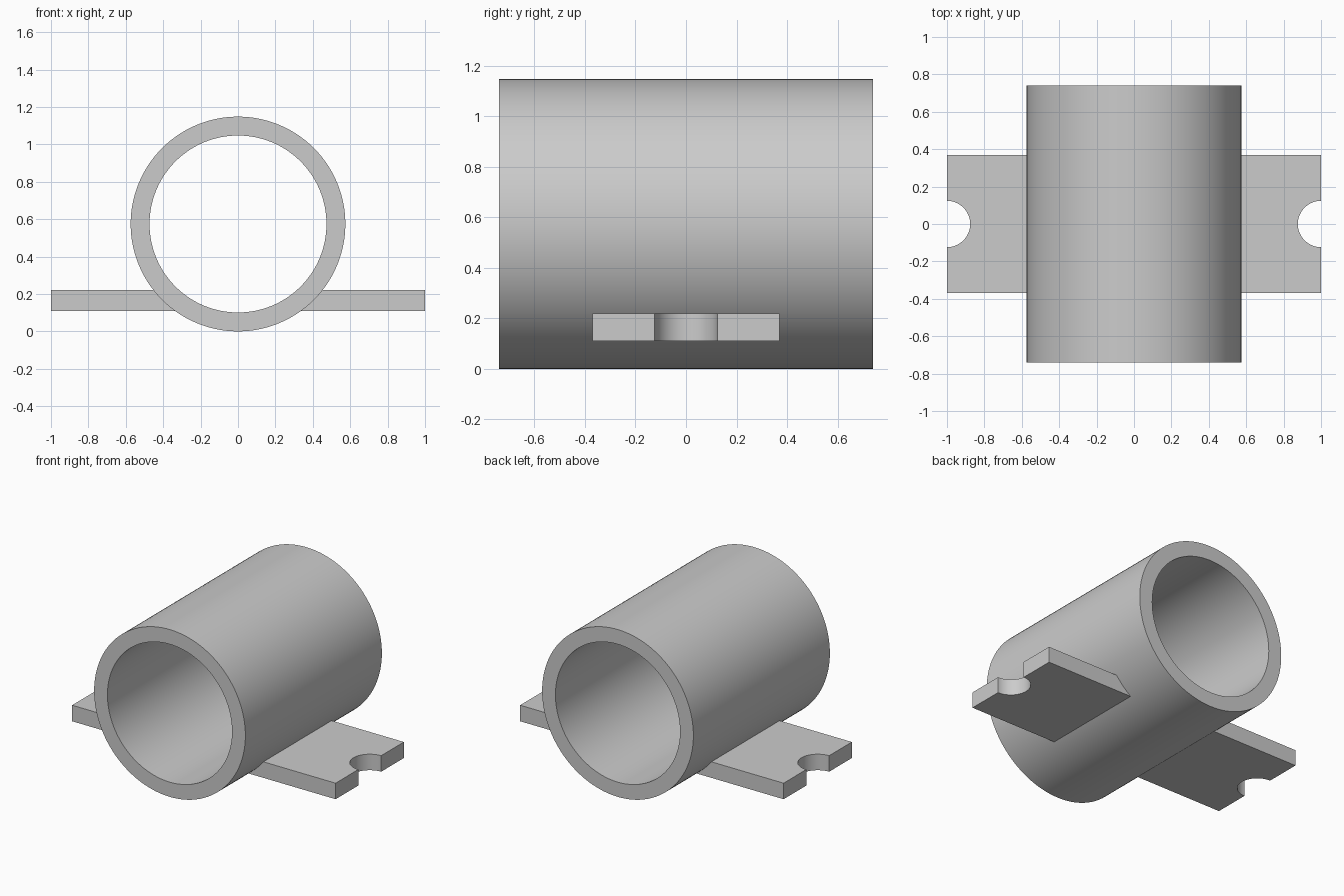
import bpy
import bmesh
from math import sin, cos, pi, radians

if "Cube" in bpy.data.objects:
    bpy.data.objects.remove(bpy.data.objects["Cube"], do_unlink=True)

OUTER, INNER, HALF_LEN = 0.574, 0.473, 0.74
PLATE_BOTTOM, PLATE_TOP, PLATE_HALF = 0.11, 0.22, 0.37
ROOT_X, TIP_X, NOTCH = 0.33, 1.0, 0.124

grey = bpy.data.materials.new("light_grey")
grey.use_nodes = True
grey.diffuse_color = (0.6, 0.6, 0.6, 1)
grey.node_tree.nodes["Principled BSDF"].inputs["Base Color"].default_value = (0.6, 0.6, 0.6, 1)


def finish(bm, name):
    """Turn a bmesh into a smooth-shaded object with sharp edges kept."""
    bmesh.ops.recalc_face_normals(bm, faces=bm.faces)
    mesh = bpy.data.meshes.new(name)
    bm.to_mesh(mesh)
    bm.free()
    mesh.materials.append(grey)
    obj = bpy.data.objects.new(name, mesh)
    bpy.context.collection.objects.link(obj)
    bpy.ops.object.select_all(action='DESELECT')
    obj.select_set(True)
    bpy.context.view_layer.objects.active = obj
    bpy.ops.object.shade_smooth_by_angle(angle=radians(30))
    return obj


# Tube: a rectangular wall section swept around the y axis
def build_tube(steps=128):
    bm = bmesh.new()
    section = [(OUTER, -HALF_LEN), (OUTER, HALF_LEN), (INNER, HALF_LEN), (INNER, -HALF_LEN)]
    rings = []
    for i in range(steps):
        a = 2 * pi * i / steps
        rings.append([bm.verts.new((r * cos(a), y, OUTER + r * sin(a))) for r, y in section])
    for i, ring in enumerate(rings):
        following = rings[(i + 1) % steps]
        for j in range(4):
            k = (j + 1) % 4
            bm.faces.new((ring[j], ring[k], following[k], following[j]))
    return finish(bm, "tube")


# Mounting plate: outline with a half-round notch in its outer end, extruded up
def build_plate(name, side, steps=32):
    outline = [(TIP_X, PLATE_HALF), (ROOT_X, PLATE_HALF),
               (ROOT_X, -PLATE_HALF), (TIP_X, -PLATE_HALF)]
    for i in range(steps + 1):
        a = -pi / 2 + pi * i / steps
        outline.append((TIP_X - NOTCH * cos(a), NOTCH * sin(a)))
    bm = bmesh.new()
    base = bm.faces.new([bm.verts.new((side * x, y, PLATE_BOTTOM)) for x, y in outline])
    extruded = bmesh.ops.extrude_face_region(bm, geom=[base])["geom"]
    top = [v for v in extruded if isinstance(v, bmesh.types.BMVert)]
    bmesh.ops.translate(bm, verts=top, vec=(0, 0, PLATE_TOP - PLATE_BOTTOM))
    return finish(bm, name)


build_tube()
build_plate("left_mounting_plate", 1)
build_plate("right_mounting_plate", -1)
